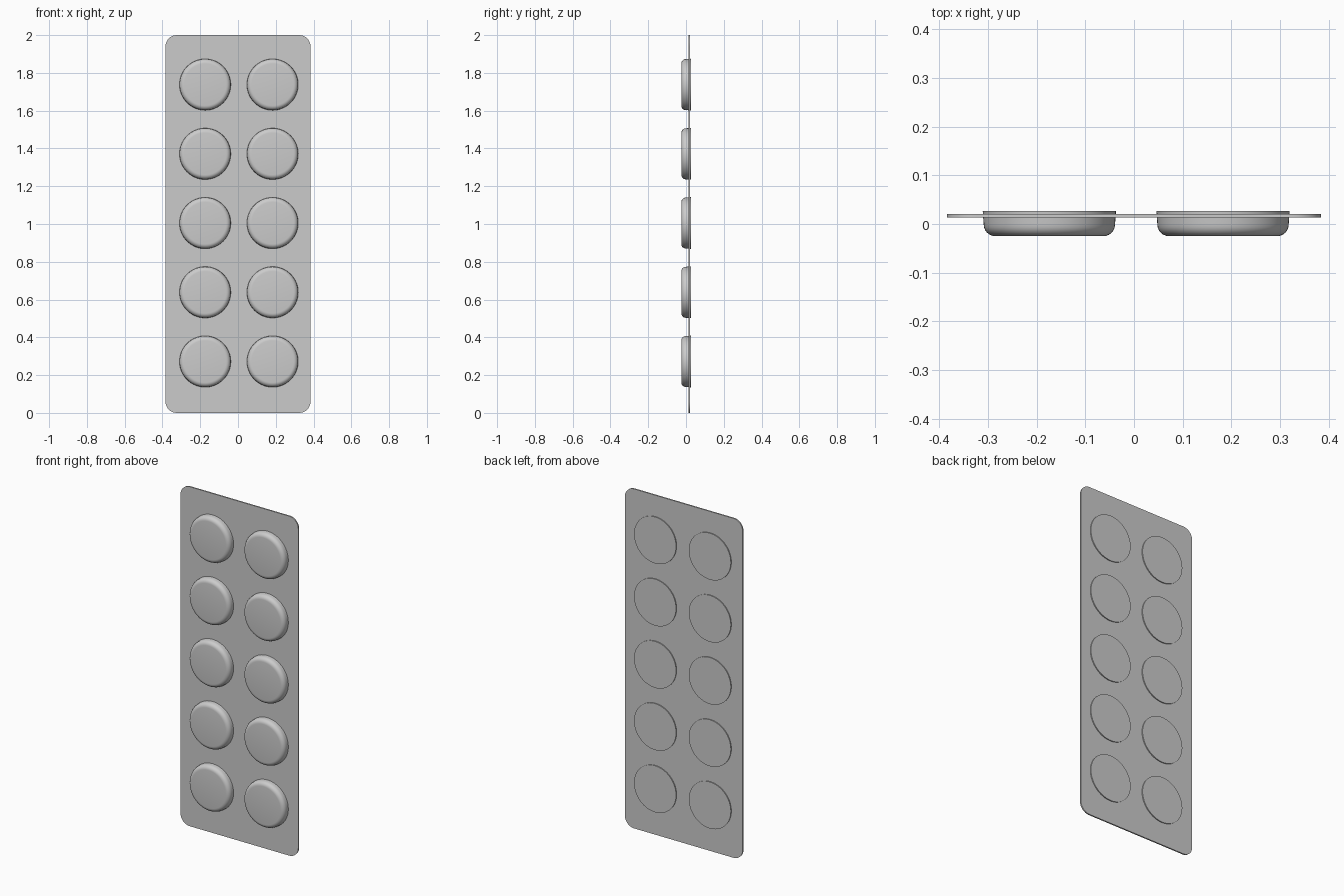
import bpy, bmesh, math

cube = bpy.data.objects.get("Cube")
if cube:
    bpy.data.objects.remove(cube, do_unlink=True)

grey = bpy.data.materials.new("light grey")
grey.use_nodes = True
grey.diffuse_color = (0.6, 0.6, 0.6, 1)
grey.node_tree.nodes["Principled BSDF"].inputs["Base Color"].default_value = (0.6, 0.6, 0.6, 1)


def add_object(name, bm):
    bmesh.ops.recalc_face_normals(bm, faces=bm.faces)
    mesh = bpy.data.meshes.new(name)
    bm.to_mesh(mesh)
    bm.free()
    mesh.materials.append(grey)
    obj = bpy.data.objects.new(name, mesh)
    bpy.context.collection.objects.link(obj)
    bpy.ops.object.select_all(action='DESELECT')
    obj.select_set(True)
    bpy.context.view_layer.objects.active = obj
    bpy.ops.object.shade_smooth_by_angle(angle=math.radians(35))
    return obj


# Backing sheet: thin slab with rounded corners
def backing_sheet(half_w, height, radius, y0, y1, steps=8):
    bm = bmesh.new()
    corners = ((half_w, height, 0), (-half_w, height, 90), (-half_w, 0, 180), (half_w, 0, 270))
    ring = []
    for x, z, start in corners:
        cx = x - math.copysign(radius, x)
        cz = z - radius if z else radius
        for i in range(steps + 1):
            a = math.radians(start + 90 * i / steps)
            ring.append(bm.verts.new((cx + radius * math.cos(a), y0, cz + radius * math.sin(a))))
    face = bm.faces.new(ring)
    extruded = bmesh.ops.extrude_face_region(bm, geom=[face], use_keep_orig=True)
    moved = [v for v in extruded["geom"] if isinstance(v, bmesh.types.BMVert)]
    bmesh.ops.translate(bm, verts=moved, vec=(0, y1 - y0, 0))
    return add_object("backing_sheet", bm)


# Tablet: lathed disc with a rounded front rim and a flat back
def tablet(name, x, z, radius=0.137, y_front=-0.025, y_back=0.027, fillet=0.024, sides=64):
    profile = [(radius, y_back), (radius - 0.002, y_front + fillet)]
    for i in range(1, 7):
        a = math.radians(15 * i)
        profile.append((radius - 0.002 - fillet * (1 - math.cos(a)),
                        y_front + fillet * (1 - math.sin(a))))
    bm = bmesh.new()
    rings = []
    for r, y in profile:
        rings.append([bm.verts.new((x + r * math.cos(t), y, z + r * math.sin(t)))
                      for t in (2 * math.pi * k / sides for k in range(sides))])
    for a, b in zip(rings, rings[1:]):
        for k in range(sides):
            n = (k + 1) % sides
            bm.faces.new((a[k], a[n], b[n], b[k]))
    bm.faces.new(rings[0])
    bm.faces.new(rings[-1])
    return add_object(name, bm)


backing_sheet(0.384, 2.0, 0.06, 0.013, 0.021)
for row in range(5):
    for side, x in (("right", -0.174), ("left", 0.183)):
        tablet(f"tablet_{side}_{row + 1}", x, 0.272 + 0.3665 * row)
